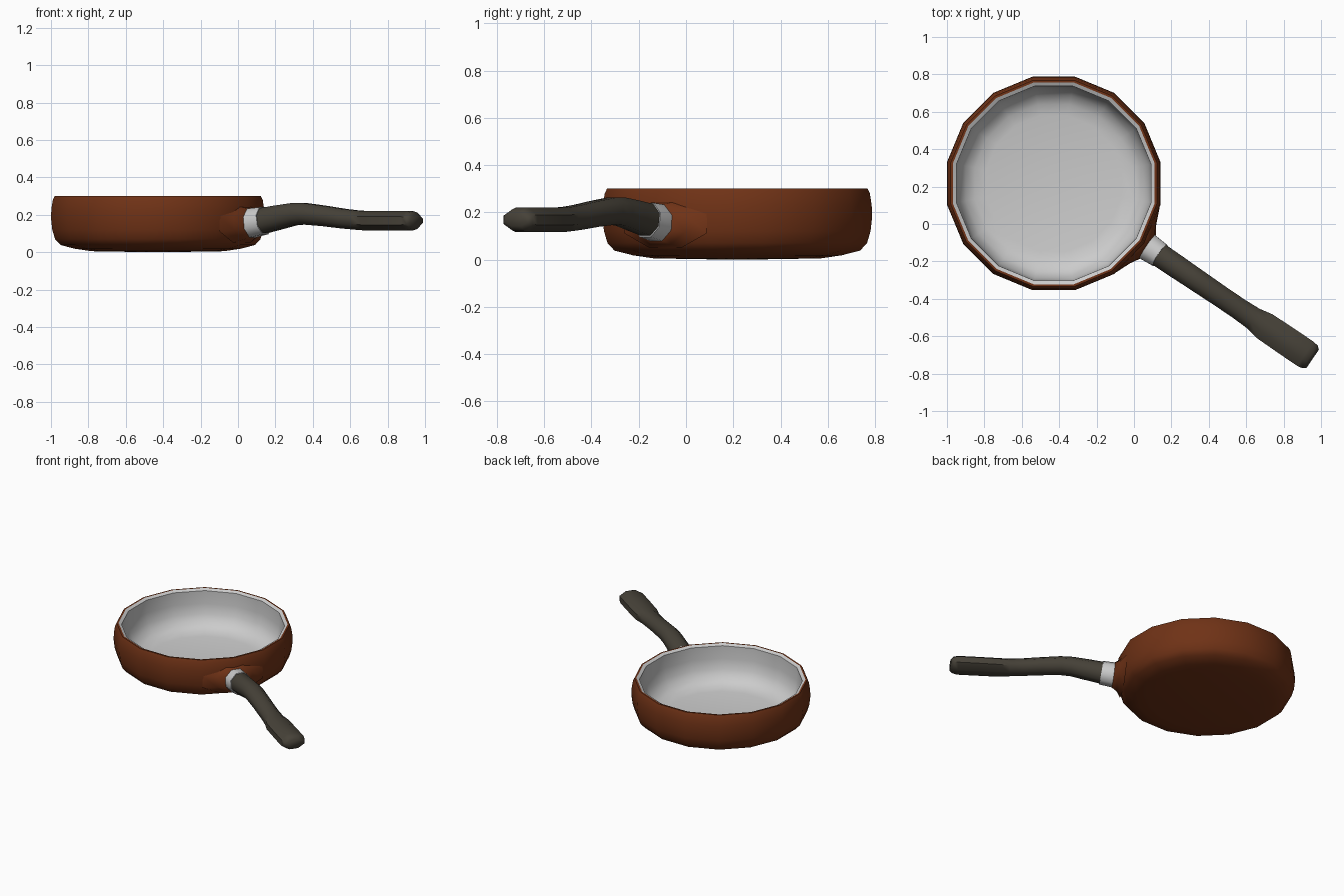
import bpy, bmesh
from math import cos, sin, pi, radians
from mathutils import Vector

cube = bpy.data.objects.get("Cube")
if cube:
    bpy.data.objects.remove(cube, do_unlink=True)

CENTRE = Vector((-0.429, 0.217, 0))
AXIS = Vector((cos(radians(-34.1)), sin(radians(-34.1)), 0))
SIDE = Vector((-AXIS.y, AXIS.x, 0))
UP = Vector((0, 0, 1))


def material(name, rgb):
    m = bpy.data.materials.new(name)
    m.use_nodes = True
    m.diffuse_color = (*rgb, 1)
    bsdf = m.node_tree.nodes["Principled BSDF"]
    bsdf.inputs["Base Color"].default_value = (*rgb, 1)
    bsdf.inputs["Roughness"].default_value = 0.6
    return m


def skin(name, rings, mat=None, cap_start=False, cap_end=False, flip=False, angle=50):
    """Join equal rings of points into one smooth-shaded surface."""
    bm = bmesh.new()
    loops = [[bm.verts.new(p) for p in ring] for ring in rings]
    n = len(loops[0])
    for a, b in zip(loops, loops[1:]):
        for i in range(n):
            j = (i + 1) % n
            bm.faces.new((a[i], a[j], b[j], b[i]))
    if cap_start:
        bm.faces.new(loops[0][::-1])
    if cap_end:
        bm.faces.new(loops[-1])
    if flip:
        bmesh.ops.reverse_faces(bm, faces=bm.faces[:])
    mesh = bpy.data.meshes.new(name)
    bm.to_mesh(mesh)
    bm.free()
    obj = bpy.data.objects.new(name, mesh)
    bpy.context.collection.objects.link(obj)
    if mat:
        mesh.materials.append(mat)
    bpy.ops.object.select_all(action='DESELECT')
    obj.select_set(True)
    bpy.context.view_layer.objects.active = obj
    bpy.ops.object.shade_smooth_by_angle(angle=radians(angle))
    return obj


def lathe(profile, sides=16):
    """Rings around the pan centre, from (radius, height) pairs."""
    turn = [2 * pi * (i + 0.5) / sides for i in range(sides)]
    return [[CENTRE + Vector((r * cos(t), r * sin(t), z)) for t in turn]
            for r, z in profile]


def sweep(sections, sides=8):
    """Rings along the handle: distance, height, half width, half height."""
    grow = 1 / cos(pi / sides)
    rings = []
    for k, (s, z, hw, hh) in enumerate(sections):
        a = sections[max(k - 1, 0)]
        b = sections[min(k + 1, len(sections) - 1)]
        along = (AXIS * (b[0] - a[0]) + UP * (b[1] - a[1])).normalized()
        lift = along.cross(SIDE)
        mid = CENTRE + AXIS * s + UP * z
        turn = [2 * pi * (i + 0.5) / sides for i in range(sides)]
        rings.append([mid + (SIDE * hw * cos(t) + lift * hh * sin(t)) * grow
                      for t in turn])
    return rings


brown = material("brown_enamel", (0.16, 0.032, 0.008))
dark = material("dark_grip", (0.062, 0.054, 0.040))

# Pan body, outside, from base to rim
skin("pan_body", lathe([(0.05, 0.0), (0.36, 0.005), (0.45, 0.018), (0.53, 0.038),
                        (0.56, 0.07), (0.575, 0.12), (0.582, 0.18), (0.58, 0.23),
                        (0.572, 0.28), (0.562, 0.3), (0.55, 0.3)]),
     brown, cap_start=True)

# Pale lining, from rim to floor
skin("pan_lining", lathe([(0.55, 0.3), (0.53, 0.29), (0.528, 0.2), (0.515, 0.13),
                          (0.48, 0.075), (0.43, 0.048), (0.37, 0.037), (0.05, 0.03)]),
     cap_end=True)

# Flared boss where the handle meets the wall
skin("handle_boss", sweep([(0.54, 0.152, 0.21, 0.1), (0.575, 0.153, 0.125, 0.088),
                           (0.605, 0.156, 0.074, 0.078)]), brown, cap_end=True)

# Metal collar
skin("handle_collar", sweep([(0.59, 0.153, 0.074, 0.077), (0.605, 0.156, 0.074, 0.077),
                             (0.685, 0.168, 0.068, 0.073)]),
     cap_start=True, cap_end=True)

# Bent handle with a wider flat grip
skin("handle", sweep([(0.67, 0.166, 0.064, 0.068), (0.78, 0.186, 0.063, 0.064),
                      (0.88, 0.203, 0.061, 0.059), (0.95, 0.205, 0.06, 0.057),
                      (1.08, 0.193, 0.058, 0.054), (1.2, 0.179, 0.058, 0.052),
                      (1.29, 0.171, 0.062, 0.051), (1.36, 0.168, 0.076, 0.052),
                      (1.5, 0.168, 0.078, 0.052), (1.625, 0.168, 0.078, 0.052),
                      (1.655, 0.168, 0.073, 0.044), (1.672, 0.168, 0.058, 0.026)]),
     dark, cap_start=True, cap_end=True)
